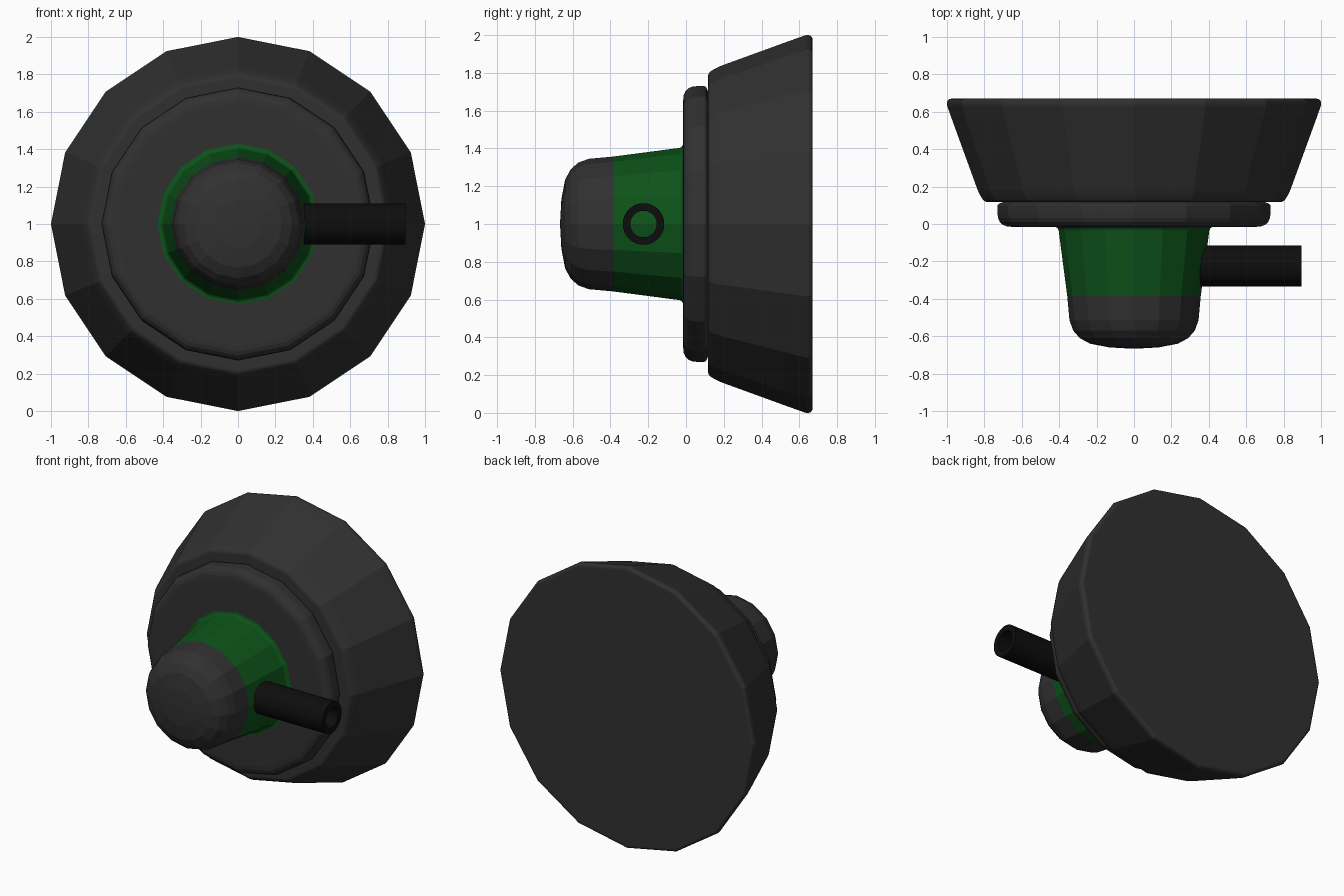
import bpy, bmesh, math
from mathutils import Vector

if "Cube" in bpy.data.objects:
    bpy.data.objects.remove(bpy.data.objects["Cube"])

SIDES = 16


def material(name, rgb):
    m = bpy.data.materials.new(name)
    m.diffuse_color = (*rgb, 1)
    m.use_nodes = True
    m.node_tree.nodes["Principled BSDF"].inputs["Base Color"].default_value = m.diffuse_color
    return m


def rounded(points, steps=5):
    """Profile of (radius, y, fillet); corners with a fillet become small curves."""
    out = []
    for i, (r, y, f) in enumerate(points):
        p = Vector((r, y))
        if f == 0:
            out.append(p)
            continue
        a = Vector(points[i - 1][:2]) - p
        b = Vector(points[i + 1][:2]) - p
        a, b = p + a.normalized() * f, p + b.normalized() * f
        for k in range(steps + 1):
            t = k / steps
            out.append(a * (1 - t) ** 2 + p * 2 * t * (1 - t) + b * t * t)
    return out


def lathe(name, points, mat, sides=SIDES, closed=False, along_x=False, centre=(0, 0, 1)):
    """Spin a profile around the y axis (or the x axis)."""
    bm = bmesh.new()
    rings = []
    for r, d in rounded(points):
        ring = []
        for k in range(sides if r > 1e-5 else 1):
            t = 2 * math.pi * k / sides
            u, v = r * math.cos(t), r * math.sin(t)
            co = (d, u, v) if along_x else (u, d, v)
            ring.append(bm.verts.new(Vector(co) + Vector(centre)))
        rings.append(ring)
    pairs = list(zip(rings, rings[1:])) + ([(rings[-1], rings[0])] if closed else [])
    for a, b in pairs:
        for k in range(sides):
            n = (k + 1) % sides
            quad = [a[k % len(a)], a[n % len(a)], b[n % len(b)], b[k % len(b)]]
            bm.faces.new(list(dict.fromkeys(quad)))
    bmesh.ops.recalc_face_normals(bm, faces=bm.faces)
    # open shells: make sure the normals point outward
    if not closed:
        axis = Vector((0, 0.2, 1))
        if sum(f.normal.dot(f.calc_center_median() - axis) * f.calc_area() for f in bm.faces) < 0:
            bmesh.ops.reverse_faces(bm, faces=bm.faces)
    me = bpy.data.meshes.new(name)
    bm.to_mesh(me)
    bm.free()
    ob = bpy.data.objects.new(name, me)
    bpy.context.collection.objects.link(ob)
    me.materials.append(mat)
    return ob


grey = material("dark_grey", (0.03, 0.03, 0.03))
green = material("green", (0.004, 0.085, 0.01))
black = material("black", (0.004, 0.004, 0.004))

# flared base with a flat back
lathe("base", [(0, 0.67, 0), (1.0, 0.67, 0.025), (1.0, 0.635, 0.01), (0.97, 0.55, 0.04),
               (0.83, 0.165, 0.03), (0.80, 0.117, 0.02), (0.70, 0.117, 0)], grey)

# rounded disc in front of the base
lathe("disc", [(0.70, 0.117, 0), (0.73, 0.105, 0.012), (0.73, -0.015, 0.075),
               (0.43, -0.015, 0)], grey)

# green collar with a small fillet at its foot
lathe("collar", [(0.43, -0.015, 0), (0.405, -0.018, 0.02), (0.357, -0.385, 0)], green)

# domed cap
lathe("cap", [(0.357, -0.385, 0), (0.345, -0.515, 0), (0.325, -0.57, 0), (0.29, -0.61, 0),
              (0.235, -0.64, 0), (0.13, -0.66, 0), (0, -0.667, 0)], grey)

# hollow side tube
lathe("side_tube", [(0.11, 0.34, 0), (0.11, 0.895, 0), (0.07, 0.895, 0), (0.07, 0.34, 0)],
      black, sides=32, closed=True, along_x=True, centre=(0, -0.225, 1))
